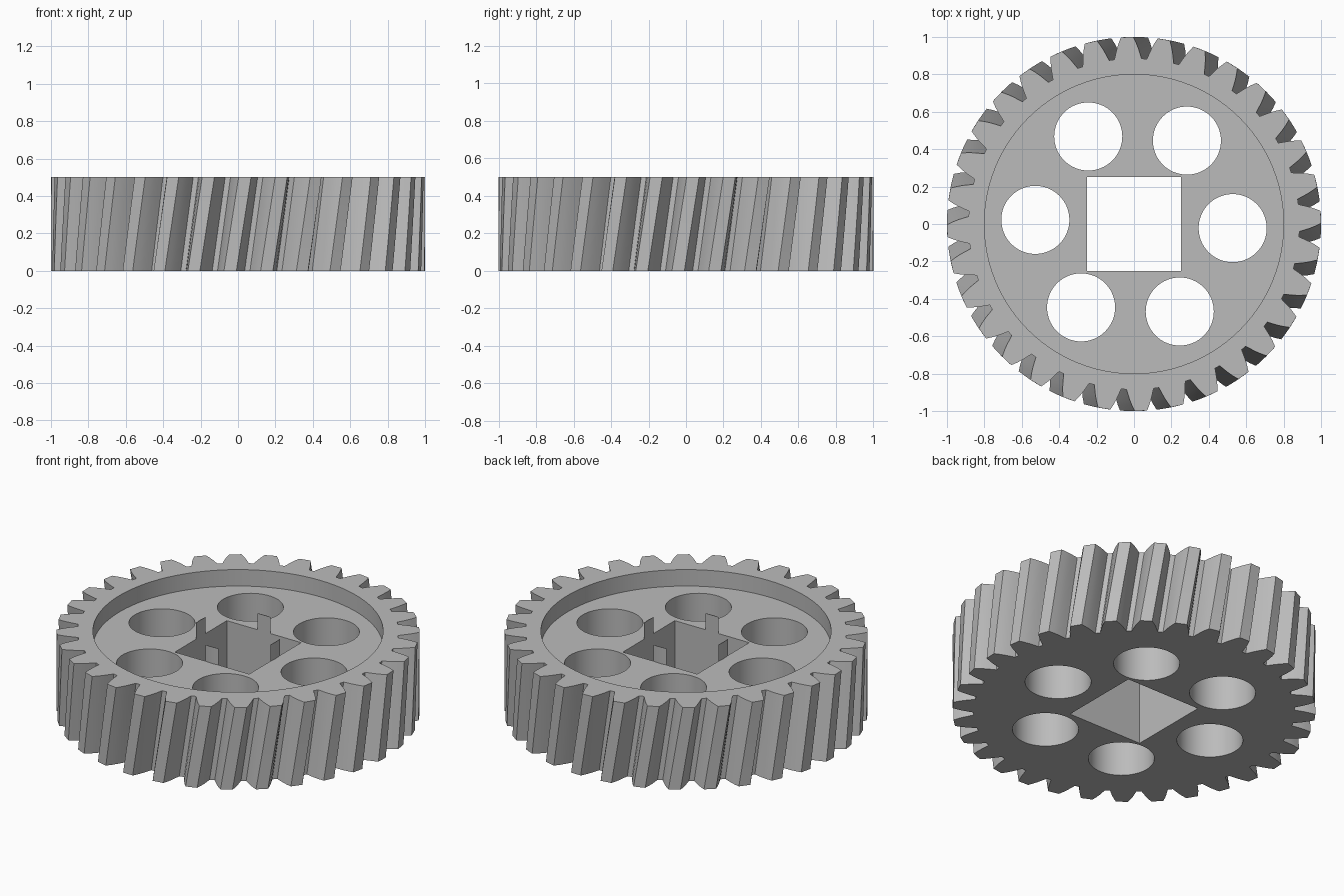
import bpy, bmesh, math
from mathutils import Matrix

if "Cube" in bpy.data.objects:
    bpy.data.objects.remove(bpy.data.objects["Cube"], do_unlink=True)

TEETH, HEIGHT, FLOOR = 32, 0.5, 0.4
PITCH = 2 * math.pi / TEETH
START, TWIST, LAYERS = math.radians(-2.4), math.radians(4.5), 6

grey = bpy.data.materials.new("light_grey")
grey.use_nodes = True
colour = (0.5, 0.5, 0.5, 1)
grey.diffuse_color = colour
grey.node_tree.nodes["Principled BSDF"].inputs["Base Color"].default_value = colour


def make_object(name, bm):
    bmesh.ops.recalc_face_normals(bm, faces=bm.faces)
    mesh = bpy.data.meshes.new(name)
    bm.to_mesh(mesh)
    bm.free()
    mesh.materials.append(grey)
    obj = bpy.data.objects.new(name, mesh)
    bpy.context.collection.objects.link(obj)
    return obj


def cylinder(name, radius, z0, z1, x=0, y=0, segments=96):
    bm = bmesh.new()
    bmesh.ops.create_cone(bm, cap_ends=True, segments=segments, radius1=radius, radius2=radius,
                          depth=z1 - z0, matrix=Matrix.Translation((x, y, (z0 + z1) / 2)))
    return make_object(name, bm)


def combine(target, other, operation):
    mod = target.modifiers.new(operation.title(), 'BOOLEAN')
    mod.operation, mod.object, mod.solver = operation, other, 'EXACT'
    bpy.context.view_layer.objects.active = target
    bpy.ops.object.modifier_apply(modifier=mod.name)
    bpy.data.objects.remove(other, do_unlink=True)


# Helical toothed body: one tooth flank, mirrored and repeated, twisted upward
flank = [(0.885, 4.7), (0.91, 4.15), (0.94, 3.5), (0.97, 2.75), (1.0, 1.9)]
tooth = [(r, -a) for r, a in flank] + [(r, a) for r, a in reversed(flank)]
outline = [(r, math.radians(a) + k * PITCH) for k in range(TEETH) for r, a in tooth]
bm = bmesh.new()
rings = []
for i in range(LAYERS + 1):
    t = i / LAYERS
    turn = START + TWIST * t
    rings.append([bm.verts.new((r * math.cos(a + turn), r * math.sin(a + turn), HEIGHT * t))
                  for r, a in outline])
for low, high in zip(rings, rings[1:]):
    for j in range(len(low)):
        n = (j + 1) % len(low)
        bm.faces.new((low[j], low[n], high[n], high[j]))
bm.faces.new(rings[0][::-1])
bm.faces.new(rings[-1])
gear = make_object("helical_gear", bm)

# Recess in the top, with the hub rising back to the rim
combine(gear, cylinder("recess_cutter", 0.8, FLOOR, 0.7), 'DIFFERENCE')
combine(gear, cylinder("hub", 0.254, 0.2, HEIGHT), 'UNION')

# Six round lightening holes
for k in range(6):
    a = START + k * math.pi / 3
    combine(gear, cylinder("hole_cutter", 0.182, -0.2, 0.7, 0.528 * math.cos(a),
                           0.528 * math.sin(a), 64), 'DIFFERENCE')

# Square shaft hole, leaving slivers of hub at the middle of each side
bm = bmesh.new()
bmesh.ops.create_cube(bm, size=1, matrix=Matrix.Translation((0, 0, 0.25)) @ Matrix.Diagonal((0.5, 0.5, 1, 1)))
combine(gear, make_object("shaft_cutter", bm), 'DIFFERENCE')

bpy.ops.object.select_all(action='DESELECT')
gear.select_set(True)
bpy.context.view_layer.objects.active = gear
bpy.ops.object.shade_smooth_by_angle(angle=math.radians(20))
